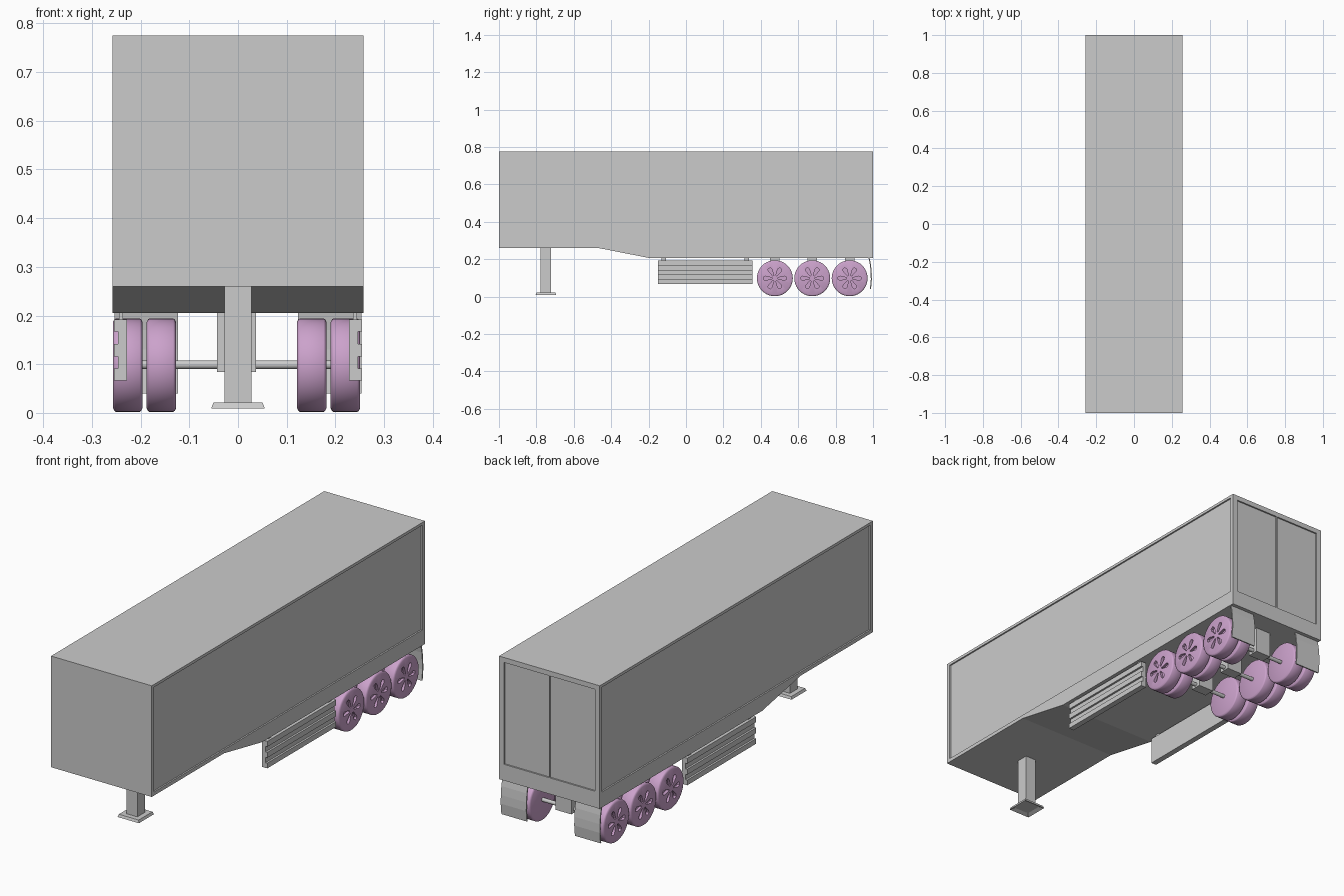
import bpy, bmesh
from math import sin, cos, pi, radians
from mathutils import Matrix, Vector

if "Cube" in bpy.data.objects:
    bpy.data.objects.remove(bpy.data.objects["Cube"])

WHEEL_Y = (0.475, 0.675, 0.875)
AXLE_Z = 0.098
MID = -0.003          # running gear sits very slightly off centre


def finish(bm, name, mat=None, smooth=False):
    bmesh.ops.recalc_face_normals(bm, faces=bm.faces)
    me = bpy.data.meshes.new(name)
    bm.to_mesh(me)
    bm.free()
    ob = bpy.data.objects.new(name, me)
    bpy.context.collection.objects.link(ob)
    if mat:
        me.materials.append(mat)
    if smooth:
        bpy.ops.object.select_all(action='DESELECT')
        ob.select_set(True)
        bpy.context.view_layer.objects.active = ob
        bpy.ops.object.shade_smooth_by_angle(angle=radians(30))
    return ob


def add_box(bm, lo, hi):
    lo, hi = Vector(lo), Vector(hi)
    m = Matrix.Translation((lo + hi) / 2) @ Matrix.Diagonal((*(hi - lo), 1))
    bmesh.ops.create_cube(bm, size=1, matrix=m)


def box(name, lo, hi):
    bm = bmesh.new()
    add_box(bm, lo, hi)
    return finish(bm, name)


def add_prism(bm, points, offset):
    face = bm.faces.new([bm.verts.new(p) for p in points])
    ext = bmesh.ops.extrude_face_region(bm, geom=[face], use_keep_orig=True)
    verts = [v for v in ext['geom'] if isinstance(v, bmesh.types.BMVert)]
    bmesh.ops.translate(bm, verts=verts, vec=offset)


def prism(name, points, offset):
    bm = bmesh.new()
    add_prism(bm, points, offset)
    return finish(bm, name)


def cut(ob, cutter):
    cutter.hide_render = True
    mod = ob.modifiers.new("cut", 'BOOLEAN')
    mod.object, mod.operation, mod.solver = cutter, 'DIFFERENCE', 'EXACT'
    bpy.context.view_layer.objects.active = ob
    bpy.ops.object.modifier_apply(modifier=mod.name)
    bpy.data.objects.remove(cutter)


# cargo body with stepped underside
outline = [(-1, 0.26), (-0.47, 0.26), (-0.19, 0.205), (1, 0.205), (1, 0.775), (-1, 0.775)]
body = prism("cargo_body", [(-0.258, y, z) for y, z in outline], (0.516, 0, 0))

# recessed side panels and rear doors
bm = bmesh.new()
for s in (-1, 1):
    add_box(bm, (min(s * 0.251, s * 0.3), -0.982, 0.277), (max(s * 0.251, s * 0.3), 0.982, 0.762))
    add_box(bm, (min(s * 0.002, s * 0.233), 0.993, 0.28), (max(s * 0.002, s * 0.233), 1.05, 0.752))
cut(body, finish(bm, "panel_cutter"))

# landing leg and hollow foot
box("landing_leg", (-0.028, -0.777, 0.019), (0.028, -0.721, 0.262))
bm = bmesh.new()
add_box(bm, (-0.055, -0.804, 0.009), (0.055, -0.694, 0.021))
for v in bm.verts:
    if v.co.z > 0.015:
        v.co.x *= 0.92
        v.co.y = -0.749 + (v.co.y + 0.749) * 0.92
bm.normal_update()
bottom = [f for f in bm.faces if f.normal.z < -0.9]
bmesh.ops.inset_region(bm, faces=bottom, thickness=0.024)
bmesh.ops.translate(bm, verts=bottom[0].verts[:], vec=(0, 0, 0.008))
finish(bm, "landing_foot")

# slatted side guards with hanger posts
guard = [(0.228, 0.067), (0.255, 0.067), (0.255, 0.091), (0.246, 0.091), (0.246, 0.116),
         (0.255, 0.116), (0.255, 0.141), (0.246, 0.141), (0.246, 0.167), (0.255, 0.167),
         (0.255, 0.192), (0.228, 0.192)]
# curved mud flap side profile
flap = [(0.976, 0.207), (0.983, 0.17), (0.987, 0.13), (0.988, 0.09), (0.983, 0.04)]
flap += [(y + 0.006, z) for y, z in reversed(flap)]
for s, side in ((-1, "left"), (1, "right")):
    prism("side_guard_" + side, [(s * x, -0.15, z) for x, z in guard], (0, 0.505, 0))
    for i, y in enumerate((-0.12, 0.325)):
        box(f"guard_post_{side}_{i}", (s * 0.24 - 0.004, y - 0.012, 0.185),
            (s * 0.24 + 0.004, y + 0.012, 0.21))
    prism("mud_flap_" + side, [(s * 0.123, y, z) for y, z in flap], (s * 0.131, 0, 0))

# wheels: lathed tyre with slotted outer disc
purple = bpy.data.materials.new("wheel_purple")
purple.diffuse_color = (0.6, 0.36, 0.6, 1)
purple.use_nodes = True
purple.node_tree.nodes["Principled BSDF"].inputs["Base Color"].default_value = purple.diffuse_color


def tyre(name):
    W = 0.0305
    prof = [(-W, 0), (-W, 0.088), (-W + 0.003, 0.094), (-W + 0.006, 0.096),
            (W - 0.006, 0.096), (W - 0.003, 0.094), (W, 0.088), (W, 0)]
    bm = bmesh.new()
    vs = [bm.verts.new((x, 0, r)) for x, r in prof]
    es = [bm.edges.new(p) for p in zip(vs, vs[1:])]
    bmesh.ops.spin(bm, geom=vs + es, cent=(0, 0, 0), axis=(1, 0, 0), angle=2 * pi,
                   steps=40, use_merge=True)
    bmesh.ops.remove_doubles(bm, verts=bm.verts, dist=1e-5)
    return finish(bm, name, purple)


outer = tyre("outer_wheel")
bm = bmesh.new()
slot = [(-0.003, 0.016), (0.003, 0.016), (0.011, 0.05), (0.007, 0.061), (-0.007, 0.061), (-0.011, 0.05)]
for k in range(6):
    a = k * pi / 3 + pi / 6
    add_prism(bm, [(0.018, u * cos(a) - r * sin(a), u * sin(a) + r * cos(a)) for u, r in slot],
              (0.05, 0, 0))
cut(outer, finish(bm, "slot_cutter"))
inner = tyre("inner_wheel")
for ob in (outer, inner):
    bpy.ops.object.select_all(action='DESELECT')
    ob.select_set(True)
    bpy.context.view_layer.objects.active = ob
    bpy.ops.object.shade_smooth_by_angle(angle=radians(40))

for i, y in enumerate(WHEEL_Y):
    for s, side in ((-1, "left"), (1, "right")):
        for src, x, kind in ((outer, 0.2235, "outer"), (inner, 0.1545, "inner")):
            w = bpy.data.objects.new(f"{kind}_wheel_{side}_{i}", src.data)
            bpy.context.collection.objects.link(w)
            w.location = (MID + s * x, y, AXLE_Z)
            w.rotation_euler.z = 0 if s > 0 else pi
    # axle and central hanger
    bm = bmesh.new()
    bmesh.ops.create_cone(bm, cap_ends=True, segments=24, radius1=0.009, radius2=0.009, depth=0.4,
                          matrix=Matrix.Translation((MID, y, AXLE_Z + 0.001)) @ Matrix.Rotation(pi / 2, 4, 'Y'))
    finish(bm, f"axle_{i}", smooth=True)
    box(f"axle_hanger_{i}", (MID - 0.04, y - 0.026, 0.084), (MID + 0.04, y + 0.026, 0.208))
bpy.data.objects.remove(outer)
bpy.data.objects.remove(inner)
